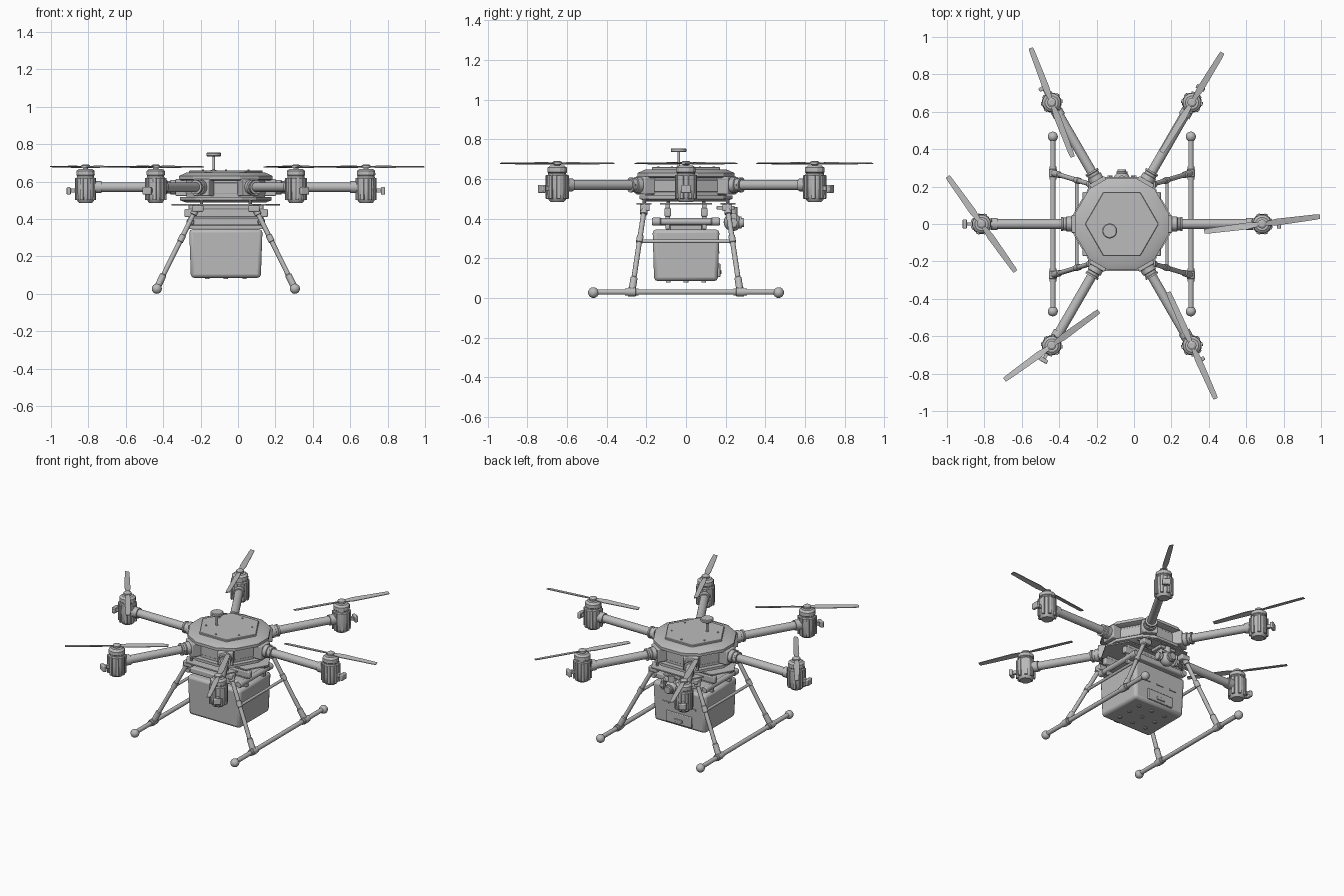
import bpy, bmesh, math
from mathutils import Vector, Matrix

if "Cube" in bpy.data.objects:
    bpy.data.objects.remove(bpy.data.objects["Cube"])

CX = -0.065                       # body centre in x
grey = bpy.data.materials.new("plain grey")
grey.diffuse_color = (0.5, 0.5, 0.5, 1)
grey.use_nodes = True
grey.node_tree.nodes["Principled BSDF"].inputs["Base Color"].default_value = grey.diffuse_color


def finish(name, bm, bevel=0, seg=2):
    bmesh.ops.recalc_face_normals(bm, faces=bm.faces)
    me = bpy.data.meshes.new(name)
    bm.to_mesh(me)
    bm.free()
    me.materials.append(grey)
    ob = bpy.data.objects.new(name, me)
    bpy.context.collection.objects.link(ob)
    if bevel:
        m = ob.modifiers.new("bevel", 'BEVEL')
        m.width, m.segments = bevel, seg
    return ob


def loft(name, rings, bevel=0):
    bm = bmesh.new()
    vs = [[bm.verts.new(p) for p in r] for r in rings]
    n = len(vs[0])
    for a, b in zip(vs, vs[1:]):
        for i in range(n):
            bm.faces.new((a[i], a[(i + 1) % n], b[(i + 1) % n], b[i]))
    bm.faces.new(vs[0])
    bm.faces.new(vs[-1])
    return finish(name, bm, bevel)


def lathe(name, a, b, profile, n=16):
    """profile: (position along a-b from 0 to 1, radius)"""
    a, b = Vector(a), Vector(b)
    q = (b - a).to_track_quat('Z', 'Y')
    return loft(name, [[a.lerp(b, t) + q @ Vector((r * math.cos(2 * math.pi * (i + .5) / n),
                r * math.sin(2 * math.pi * (i + .5) / n), 0)) for i in range(n)] for t, r in profile])


def tube(name, a, b, r, n=16):
    return lathe(name, a, b, [(0, r), (1, r)], n)


def box(name, c, s, bevel=0, angle=0, seg=2):
    bm = bmesh.new()
    bmesh.ops.create_cube(bm, size=1, matrix=Matrix.Translation(c) @ Matrix.Rotation(angle, 4, 'Z')
                          @ Matrix.Diagonal((*s, 1)))
    return finish(name, bm, bevel, seg)


def ball(name, c, r):
    bm = bmesh.new()
    bmesh.ops.create_uvsphere(bm, u_segments=20, v_segments=12, radius=r, matrix=Matrix.Translation(c))
    return finish(name, bm)


def hexring(apothem, cut, z):
    R = apothem / math.cos(math.pi / 6)
    h = (R - cut) * math.sqrt(3)
    pts = []
    for k in range(6):
        q = Matrix.Rotation(math.radians(60 * k), 3, 'Z')
        pts += [q @ Vector((cut, s * h, 0)) + Vector((CX, 0, z)) for s in (-1, 1)]
    return pts


# central hexagonal body: bottom plate, walls, top shell and lid
loft("body_bottom_plate", [hexring(.20, .21, .487), hexring(.235, .245, .5), hexring(.235, .245, .518)])
loft("body_walls", [hexring(.205, .21, .515), hexring(.205, .21, .612)])
loft("body_top_shell", [hexring(.225, .235, .605), hexring(.245, .25, .612), hexring(.245, .25, .63),
                        hexring(.205, .21, .648)])
loft("top_lid", [hexring(.172, .196, .645), hexring(.172, .196, .657), hexring(.168, .192, .66)])
for k in range(6):
    a = math.radians(60 * k + 30)
    b = math.radians(60 * k)
    tube("lid_screw", (CX + .14 * math.cos(a), .14 * math.sin(a), .655),
         (CX + .14 * math.cos(a), .14 * math.sin(a), .664), .006, 8)
    box("wall_panel", (CX + .205 * math.cos(a), .205 * math.sin(a), .565), (.008, .13, .06), .003, a)

# satellite antenna
lathe("antenna_mast", (-.13, -.037, .65), (-.13, -.037, .74), [(0, .02), (.1, .02), (.15, .007), (1, .007)])
lathe("antenna_disc", (-.13, -.037, .735), (-.13, -.037, .755), [(0, .036), (.2, .04), (.8, .04), (1, .035)], 24)

# arms, motors and propellers
blade_angle = [7.4, 58.5, 111, 125.5, 36, 114]
for k in range(6):
    ang = math.radians(60 * k)
    d = Vector((math.cos(ang), math.sin(ang), 0))
    side = Vector((-d.y, d.x, 0))

    def P(r, z, s=0):
        return Vector((CX, 0, z)) + d * r + side * s
    box("arm_mount", P(.232, .568), (.075, .095, .09), .006, ang)
    lathe("arm_collar", P(.26, .57), P(.325, .57),
          [(0, .04), (.55, .04), (.6, .034), (.8, .034), (.85, .038), (1, .038)], 20)
    tube("arm_tube", P(.2, .57), P(.72, .57), .026, 20)
    tube("motor_clamp", P(.665, .57), P(.70, .57), .033, 20)
    lathe("motor_pod", P(.75, .485), P(.75, .668),
          [(0, .036), (.06, .045), (.14, .051), (.45, .054), (.72, .053), (.76, .047), (.8, .047),
           (.82, .051), (.94, .05), (1, .036)], 12)
    for j in range(8):
        r = math.radians(45 * j + 22.5) + ang
        e = Vector((math.cos(r), math.sin(r), 0))
        box("motor_rib", P(.75, .56) + e * .051, (.014, .02, .12), .003, r)
    # lamp on the outside of the pod
    box("lamp_neck", P(.815, .553), (.04, .018, .022), 0, ang)
    box("lamp", P(.84, .55), (.022, .05, .04), .005, ang)
    # propeller: hub and two pitched blades
    lathe("propeller_hub", P(.75, .66), P(.75, .692), [(0, .014), (.35, .014), (.4, .024), (.8, .024), (1, .014)])
    for half in (0, math.pi):
        t = math.radians(blade_angle[k]) + half
        u = Vector((math.cos(t), math.sin(t), 0))
        v = Vector((-u.y, u.x, 0))
        rings = []
        for r, c, lift in ((.0, .01, .0), (.03, .012, .003), (.08, .018, .004), (.29, .014, .002), (.312, .012, .002)):
            o = P(.75, .679) + u * r
            rings.append([o + v * (c * s) + Vector((0, 0, lift * s + h))
                          for s, h in ((-1, -.002), (1, -.002), (1, .002), (-1, .002))])
        loft("propeller_blade", rings)

# thin mounting plates under the body (strips cut from one hexagon)
H = .29


def strip(name, y0, y1, tip=False):
    w = lambda y: H - abs(y) / math.sqrt(3)
    p = [(-w(y0), y0), (w(y0), y0)] + ([(H, 0)] if tip else []) + [(w(y1), y1), (-w(y1), y1)] \
        + ([(-H, 0)] if tip else [])
    loft(name, [[(CX + x, y, z) for x, y in p] for z in (.471, .479)])


strip("centre_plate", -.13, .13, True)
strip("front_leg_plate", -.25, -.175)
strip("rear_leg_plate", .175, .25)
for sx in (-1, 1):
    for y in (-.21, -.09, .09, .21):
        tube("plate_spacer", (CX + sx * .13, y, .44 if abs(y) < .1 else .475), (CX + sx * .13, y, .5), .009, 10)

# landing gear
for sx in (-1, 1):
    name = "left" if sx < 0 else "right"
    X = CX + sx * .369
    tube(name + "_skid", (X, -.465, .03), (X, .465, .03), .014)
    tube(name + "_leg_brace", (CX + sx * .241, -.233, .285), (CX + sx * .241, .233, .285), .009, 12)
    for sy in (-1, 1):
        ball(name + "_skid_ball", (X, sy * .467, .027), .027)
        lathe(name + "_skid_tee", (X, sy * .273 - .034, .03), (X, sy * .273 + .034, .03),
              [(0, .019), (.2, .019), (.22, .022), (.78, .022), (.8, .019), (1, .019)])
        lathe(name + "_leg", (X, sy * .273, .03), (CX + sx * .153, sy * .208, .465),
              [(0, .018), (.16, .018), (.17, .013), (.57, .013), (.575, .017), (.65, .017),
               (.655, .013), (.9, .013), (.905, .019), (1, .019)])
        box(name + "_leg_hinge", (CX + sx * .15, sy * .208, .455), (.06, .05, .034), .006)

# tray between body and cargo box
box("tray", (CX, -.001, .385), (.38, .33, .038), .008)
for sy in (-1, 1):
    box("tray_cross_bar", (CX + .002, sy * .092, .432), (.445, .032, .044), .006)
    box("tray_hanger", (CX, sy * .092, .41), (.40, .022, .13), .004)
for sx in (-1, 1):
    lathe("tray_rail", (CX + sx * .19, -.172, .385), (CX + sx * .19, .172, .385),
          [(0, .017), (.02, .021), (.12, .021), (.13, .018), (.87, .018), (.88, .021), (.98, .021), (1, .017)])
box("box_coupling", (CX, 0, .355), (.13, .16, .03), .004)

# cargo box, slightly narrower at the bottom
loft("cargo_box", [[(CX + x * w, y * w * .86, z) for x, y in ((-1, -1), (1, -1), (1, 1), (-1, 1))]
                   for z, w in ((.085, .187), (.345, .196))], .018)
box("box_back_panel", (CX, .166, .14), (.19, .014, .07), .004)
box("box_back_handle", (CX, .174, .13), (.06, .01, .02), .003)
for x in (-.1, 0, .1):
    box("box_vent", (CX + x, .167, .23), (.05, .006, .01))
    for y in (-.09, 0, .09):
        tube("box_foot", (CX + x, y, .079), (CX + x, y, .09), .012, 12)

# camera gimbal at the back
box("gimbal_bracket", (CX, .2, .455), (.12, .09, .02), .004)
tube("gimbal_pivot", (CX, .235, .41), (CX, .235, .46), .024)
box("gimbal_yoke", (CX, .232, .42), (.13, .04, .016), .004)
for sx in (-1, 1):
    box("gimbal_arm", (CX + sx * .06, .235, .39), (.014, .045, .07), .005)
    tube("gimbal_motor", (CX + sx * .05, .235, .38), (CX + sx * .078, .235, .38), .024)
ball("camera_ball", (CX, .235, .382), .045)
lathe("camera_lens", (CX, .26, .38), (CX, .292, .38), [(0, .03), (.6, .03), (.65, .024), (1, .022)], 20)

# smooth shading with sharp edges kept
bpy.ops.object.select_all(action='SELECT')
bpy.context.view_layer.objects.active = bpy.data.objects["cargo_box"]
bpy.ops.object.shade_smooth_by_angle(angle=math.radians(28))
